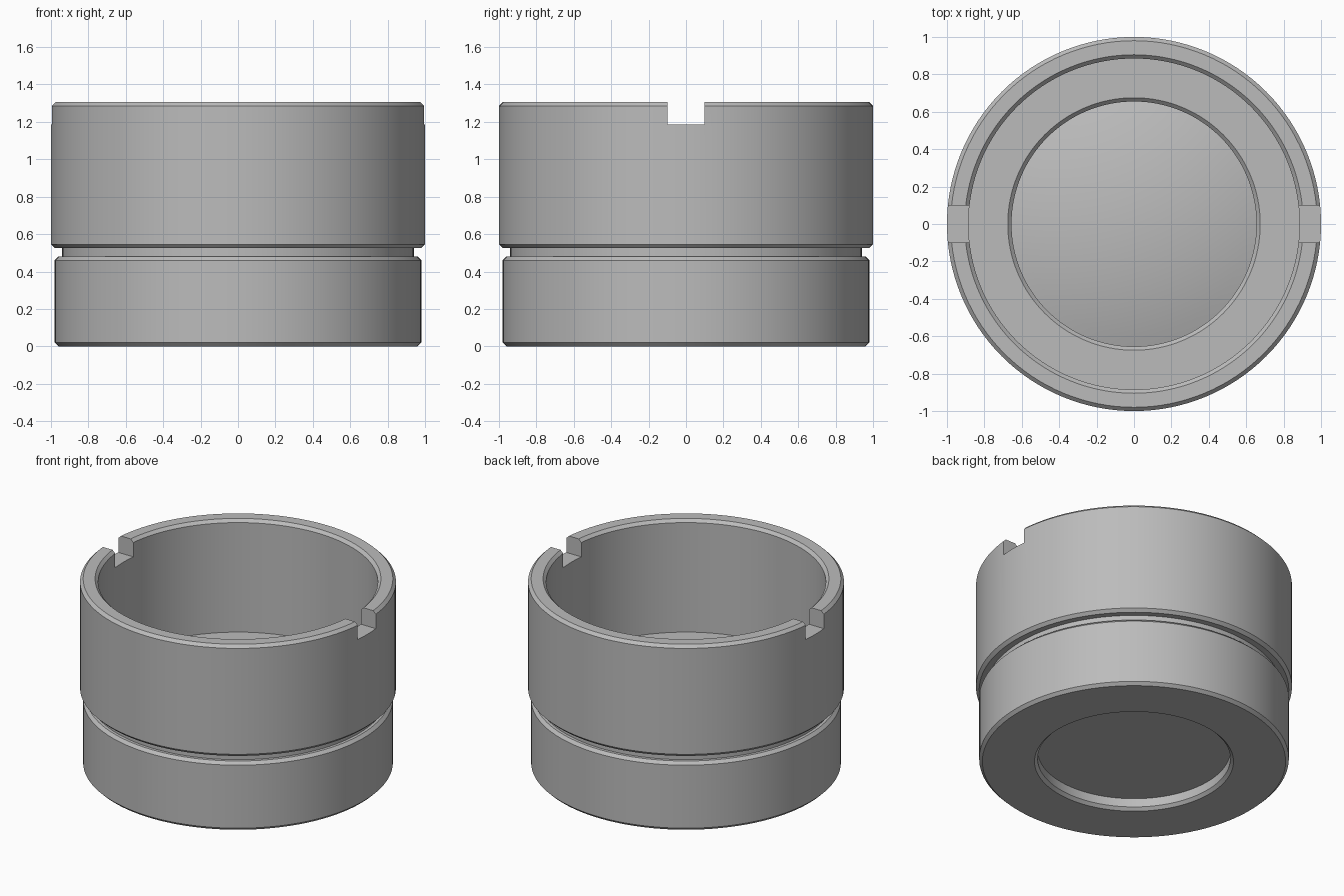
import bpy, bmesh, math

if "Cube" in bpy.data.objects:
    bpy.data.objects.remove(bpy.data.objects["Cube"], do_unlink=True)

SEGMENTS = 128
FLOOR = 0.52      # inner floor height
TOP = 1.305       # rim height

grey = bpy.data.materials.new("plain grey")
grey.use_nodes = True
colour = (0.5, 0.5, 0.5, 1)
grey.diffuse_color = colour
grey.node_tree.nodes["Principled BSDF"].inputs["Base Color"].default_value = colour


def add_object(name, bm):
    bmesh.ops.remove_doubles(bm, verts=bm.verts, dist=1e-5)
    bmesh.ops.recalc_face_normals(bm, faces=bm.faces)
    mesh = bpy.data.meshes.new(name)
    bm.to_mesh(mesh)
    bm.free()
    obj = bpy.data.objects.new(name, mesh)
    bpy.context.collection.objects.link(obj)
    mesh.materials.append(grey)
    return obj


def revolve(name, profile, closed):
    """Spin (radius, height) points around the z axis."""
    bm = bmesh.new()
    verts = [bm.verts.new((r, 0, z)) for r, z in profile]
    edges = [bm.edges.new(pair) for pair in zip(verts, verts[1:])]
    if closed:
        edges.append(bm.edges.new((verts[-1], verts[0])))
    bmesh.ops.spin(bm, geom=verts + edges, cent=(0, 0, 0), axis=(0, 0, 1),
                   angle=math.tau, steps=SEGMENTS, use_merge=True)
    return add_object(name, bm)


def finish(obj):
    bpy.ops.object.select_all(action="DESELECT")
    obj.select_set(True)
    bpy.context.view_layer.objects.active = obj
    for mod in list(obj.modifiers):
        bpy.ops.object.modifier_apply(modifier=mod.name)
    bpy.ops.object.shade_smooth_by_angle(angle=math.radians(25))


# Housing: base ring, outer groove, tall cup wall, inner floor and window bore
housing = revolve("housing", [
    (0.63, 0), (0.96, 0), (0.98, 0.02), (0.98, 0.46), (0.96, 0.48),
    (0.94, 0.48), (0.94, 0.525), (0.98, 0.525), (1, 0.545),
    (1, TOP - 0.02), (0.98, TOP), (0.905, TOP), (0.885, TOP - 0.02),
    (0.885, FLOOR), (0.675, FLOOR), (0.655, FLOOR - 0.02),
    (0.655, 0.08), (0.61, 0.08), (0.61, 0.02)], True)

# Two opposite slots in the rim
bm = bmesh.new()
bmesh.ops.create_cube(bm, size=1)
bmesh.ops.scale(bm, vec=(2.4, 0.2, 0.4), verts=bm.verts)
bmesh.ops.translate(bm, vec=(0, 0, 1.385), verts=bm.verts)
cutter = add_object("slot_cutter", bm)
cutter.hide_render = True
slot = housing.modifiers.new("slots", "BOOLEAN")
slot.operation = "DIFFERENCE"
slot.solver = "EXACT"
slot.object = cutter
finish(housing)
bpy.data.objects.remove(cutter, do_unlink=True)

# Lens: flat underneath, gently domed on top
radius, edge_z, sphere = 0.655, 0.25, 2.2
drop = math.sqrt(sphere ** 2 - radius ** 2)
dome = []
for i in range(13):
    r = radius * (1 - i / 12)
    dome.append((r, edge_z + math.sqrt(sphere ** 2 - r ** 2) - drop))
lens = revolve("lens", [(0, 0.082), (radius, 0.082)] + dome, False)
finish(lens)
